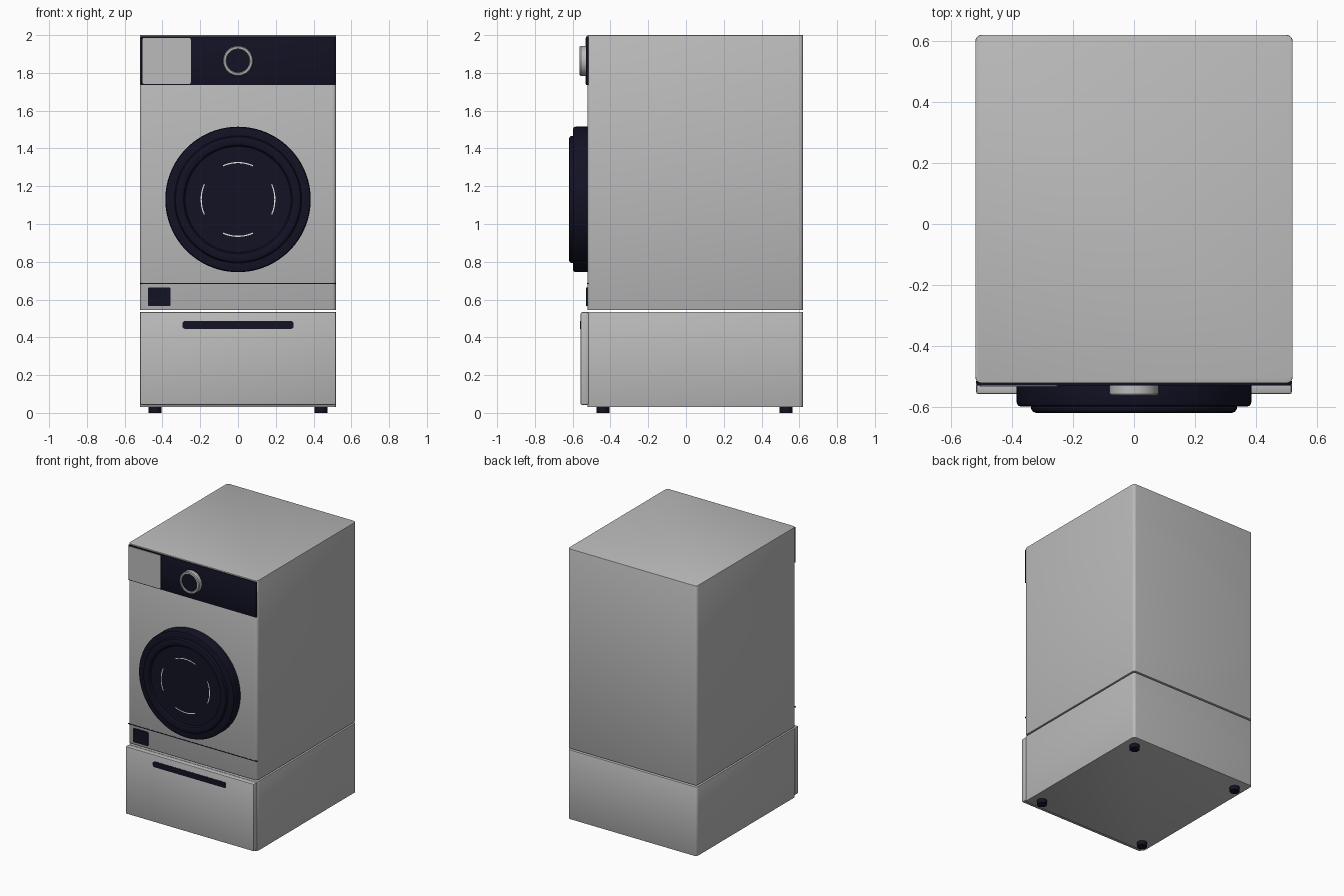
import bpy, bmesh, math
from mathutils import Matrix

old = bpy.data.objects.get("Cube")
if old:
    bpy.data.objects.remove(old, do_unlink=True)


def material(name, rgb):
    m = bpy.data.materials.new(name)
    m.use_nodes = True
    m.diffuse_color = (*rgb, 1)
    m.node_tree.nodes["Principled BSDF"].inputs["Base Color"].default_value = (*rgb, 1)
    return m


SILVER = material("silver", (0.5, 0.5, 0.5))
NAVY = material("dark navy", (0.006, 0.006, 0.018))
WHITE = material("white", (0.85, 0.85, 0.85))


def finish(name, bm, mat):
    bmesh.ops.recalc_face_normals(bm, faces=bm.faces)
    mesh = bpy.data.meshes.new(name)
    bm.to_mesh(mesh)
    bm.free()
    mesh.materials.append(mat)
    ob = bpy.data.objects.new(name, mesh)
    bpy.context.collection.objects.link(ob)
    bpy.ops.object.select_all(action="DESELECT")
    ob.select_set(True)
    bpy.context.view_layer.objects.active = ob
    bpy.ops.object.shade_smooth_by_angle(angle=math.radians(35))
    return ob


def box(name, mat, xs, ys, zs, soft=0.0, round_axis=None, radius=0.0):
    """Box between limits; edges along round_axis get radius, the rest get soft."""
    bm = bmesh.new()
    bmesh.ops.create_cube(bm, size=1)
    for v in bm.verts:
        v.co = [lim[0] if c < 0 else lim[1] for c, lim in zip(v.co, (xs, ys, zs))]
    if round_axis is not None:
        edges = [e for e in bm.edges
                 if abs((e.verts[0].co - e.verts[1].co).normalized()[round_axis]) > 0.9]
        bmesh.ops.bevel(bm, geom=edges, offset=radius, segments=5, profile=0.5, affect="EDGES")
    if soft:
        edges = [e for e in bm.edges if e.calc_face_angle(0) > 1]
        bmesh.ops.bevel(bm, geom=edges, offset=soft, segments=2, profile=0.5, affect="EDGES")
    return finish(name, bm, mat)


def lathe(name, mat, profile, centre_z, steps=64):
    """Spin (radius, y) points about a front-to-back axis."""
    bm = bmesh.new()
    verts = [bm.verts.new((r, y, 0)) for r, y in profile]
    edges = [bm.edges.new(pair) for pair in zip(verts, verts[1:])]
    bmesh.ops.spin(bm, geom=verts + edges, cent=(0, 0, 0), axis=(0, 1, 0),
                   angle=math.tau, steps=steps)
    bmesh.ops.remove_doubles(bm, verts=bm.verts, dist=0.0001)
    bmesh.ops.translate(bm, verts=bm.verts, vec=(0, 0, centre_z))
    return finish(name, bm, mat)


# Cabinet and pedestal
box("cabinet", SILVER, (-0.52, 0.52), (-0.522, 0.62), (0.545, 2.0), 0.003, 2, 0.02)
box("pedestal", SILVER, (-0.52, 0.52), (-0.522, 0.62), (0.03, 0.535), 0.003, 2, 0.02)
box("pedestal_drawer", SILVER, (-0.518, 0.518), (-0.558, -0.515), (0.042, 0.533), 0.008)
box("drawer_handle", NAVY, (-0.295, 0.295), (-0.561, -0.55), (0.445, 0.486), 0, 1, 0.015)

# Control panel, detergent tray and dial
box("control_panel", NAVY, (-0.515, 0.515), (-0.53, -0.5), (1.735, 1.992), 0.003)
box("detergent_tray", SILVER, (-0.505, -0.25), (-0.533, -0.52), (1.742, 1.985), 0, 1, 0.008)
lathe("dial_ring", SILVER, [(0.08, -0.525), (0.08, -0.557), (0.075, -0.563), (0.065, -0.563),
                            (0.06, -0.557), (0.06, -0.525)], 1.863)
lathe("dial_cap", NAVY, [(0.061, -0.525), (0.061, -0.558), (0, -0.558)], 1.863)

# Lower seam and filter hatch
box("front_seam", NAVY, (-0.519, 0.519), (-0.5235, -0.515), (0.682, 0.688))
box("filter_hatch", NAVY, (-0.477, -0.357), (-0.529, -0.515), (0.565, 0.665), 0, 1, 0.008)

# Round door: stepped rim with a shallow glass dish
lathe("door", NAVY, [(0.385, -0.52), (0.385, -0.585), (0.381, -0.595), (0.371, -0.599),
                     (0.337, -0.599), (0.337, -0.607), (0.331, -0.616), (0.32, -0.62),
                     (0.3, -0.62), (0.288, -0.616), (0.28, -0.604), (0, -0.604)], 1.13, 96)

# Four light arcs on the glass
for i, side in enumerate(("right", "top", "left", "bottom")):
    bm = bmesh.new()
    v = bm.verts.new((0.192, -0.606, 0))
    w = bm.verts.new((0.198, -0.606, 0))
    e = bm.edges.new((v, w))
    start = math.radians(-90 * i - 24)
    bmesh.ops.rotate(bm, verts=[v, w], cent=(0, 0, 0), matrix=Matrix.Rotation(start, 3, "Y"))
    bmesh.ops.spin(bm, geom=[v, w, e], cent=(0, 0, 0), axis=(0, 1, 0),
                   angle=math.radians(48), steps=16)
    bmesh.ops.translate(bm, verts=bm.verts, vec=(0, 0, 1.13))
    finish(side + "_door_arc", bm, WHITE)

# Feet
for x, side in ((-0.44, "right"), (0.44, "left")):
    for y, end in ((-0.44, "front"), (0.53, "back")):
        bm = bmesh.new()
        bmesh.ops.create_cone(bm, cap_ends=True, segments=24, radius1=0.034, radius2=0.034,
                              depth=0.035, matrix=Matrix.Translation((x, y, 0.0175)))
        finish(f"{end}_{side}_foot", bm, NAVY)
